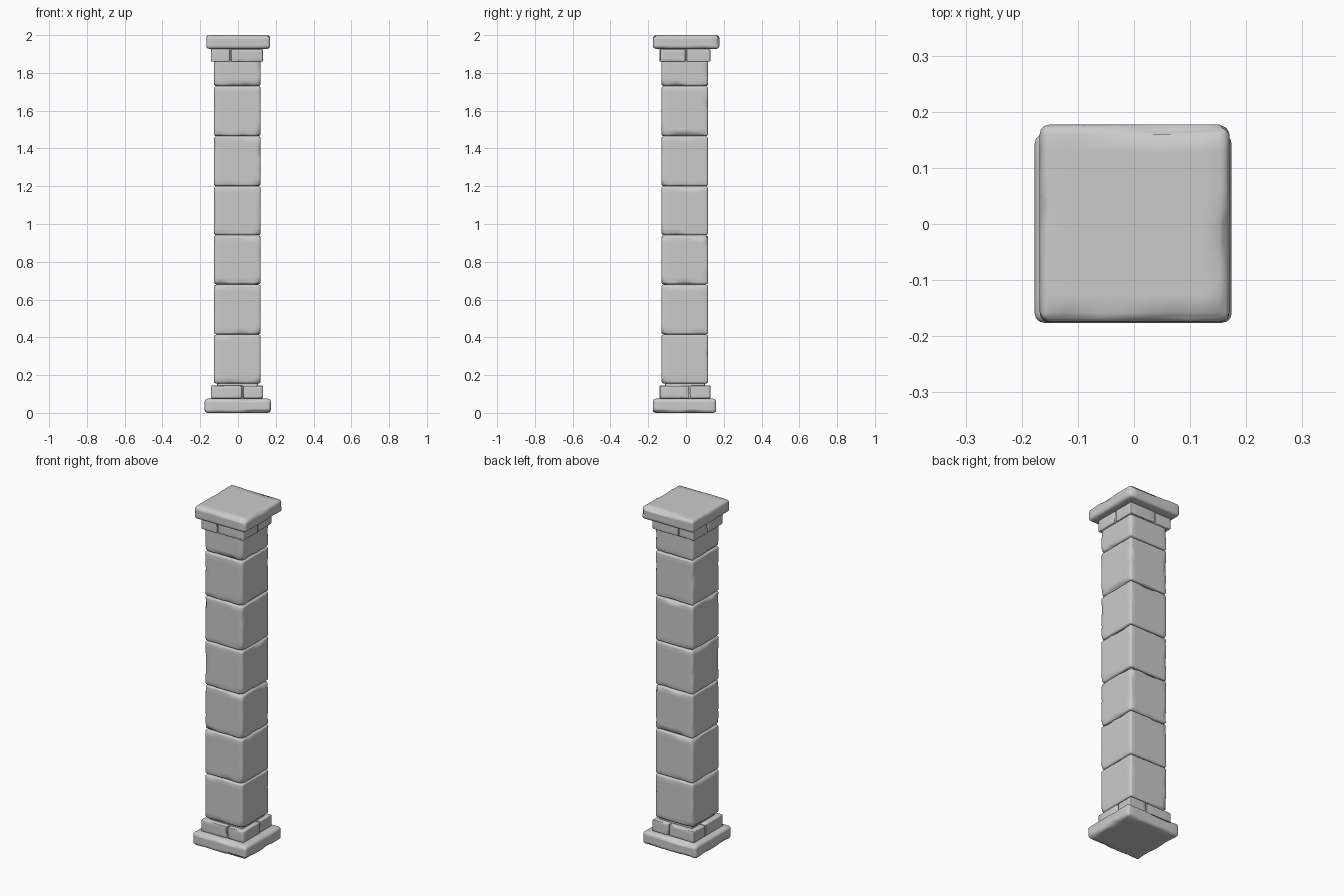
import bpy, bmesh
from mathutils import Vector, noise

if "Cube" in bpy.data.objects:
    bpy.data.objects.remove(bpy.data.objects["Cube"])


def stone(name, lo, hi, r, wear=0.0, seed=0, chip=0.0, n=14):
    """Rounded stone block between two corners, with noisy worn edges."""
    lo, hi = Vector(lo), Vector(hi)
    mid, half = (lo + hi) / 2, (hi - lo) / 2
    bm = bmesh.new()
    bmesh.ops.create_cube(bm, size=2)
    bmesh.ops.subdivide_edges(bm, edges=bm.edges[:], cuts=n - 1, use_grid_fill=True)
    band = 1 - 4 / n          # outer two rows make the rounded rim
    cut = Vector((1, -1, -0.8)).normalized()
    corner = Vector((half.x, -half.y, -half.z)).dot(cut)
    for v in bm.verts:
        core, out, p = Vector(), Vector(), Vector()
        for i in range(3):
            c = v.co[i]
            s = 1 if c > 0 else -1
            inner = half[i] - r
            if abs(c) <= band + 1e-4:
                core[i] = c / band * inner
            else:
                core[i] = s * inner
                out[i] = s * (abs(c) - band) / (1 - band)
        p = core + out.normalized() * r
        # wear only the rim, leaving the broad faces flat
        rim = sum(abs(a) > 0.01 for a in out)
        if rim > 1 and wear:
            k = max(0, noise.noise(p * 14 + Vector((seed * 3.7, seed, 5))))
            p -= out.normalized() * wear * k
        # broken corner
        over = p.dot(cut) - (corner - chip)
        if chip and over > 0:
            p -= cut * over
        v.co = p + mid
    mesh = bpy.data.meshes.new(name)
    bm.to_mesh(mesh)
    bm.free()
    ob = bpy.data.objects.new(name, mesh)
    bpy.context.collection.objects.link(ob)
    for f in mesh.polygons:
        f.use_smooth = True
    return ob


def course(name, z0, z1, jx, jy):
    """Ring of four bricks meeting at joints jx, jy."""
    g, x0, x1, y0, y1 = 0.003, -0.143, 0.132, -0.14, 0.129
    quads = [((x0, y0), (jx - g, jy - g), 0.0), ((jx + g, y0 + 0.003), (x1, jy - g), 0.002),
             ((x0, jy + g), (jx - g, y1), 0.003), ((jx + g, jy + g), (x1 - 0.003, y1), 0.001)]
    for i, (a, b, dz) in enumerate(quads):
        stone(f"{name}_brick_{i + 1}", (*a, z0), (*b, z1 - dz), 0.004, 0.002, i, n=8)


# plinth and lower bricks
stone("plinth", (-0.177, -0.176, 0), (0.174, 0.16, 0.075), 0.017, 0.012, 1, 0.012)
course("lower", 0.077, 0.145, 0.024, 0.02)

# shaft of stacked blocks
joints = [0.155, 0.415, 0.68, 0.94, 1.2, 1.465, 1.73, 1.97]
for i, (a, b) in enumerate(zip(joints, joints[1:])):
    stone(f"shaft_block_{i + 1}", (-0.127, -0.13, a + 0.001), (0.12, 0.117, b - 0.001),
          0.011, 0.009, i + 2, 0.016)

# mortar core filling the gap under the shaft
stone("core", (-0.11, -0.11, 0.03), (0.105, 0.1, 0.2), 0.005, n=6)

# upper bricks and cap slab
course("upper", 1.86, 1.928, -0.04, 0.0)
stone("cap_slab", (-0.168, -0.175, 1.927), (0.17, 0.177, 2.0), 0.017, 0.012, 11, 0.012)
